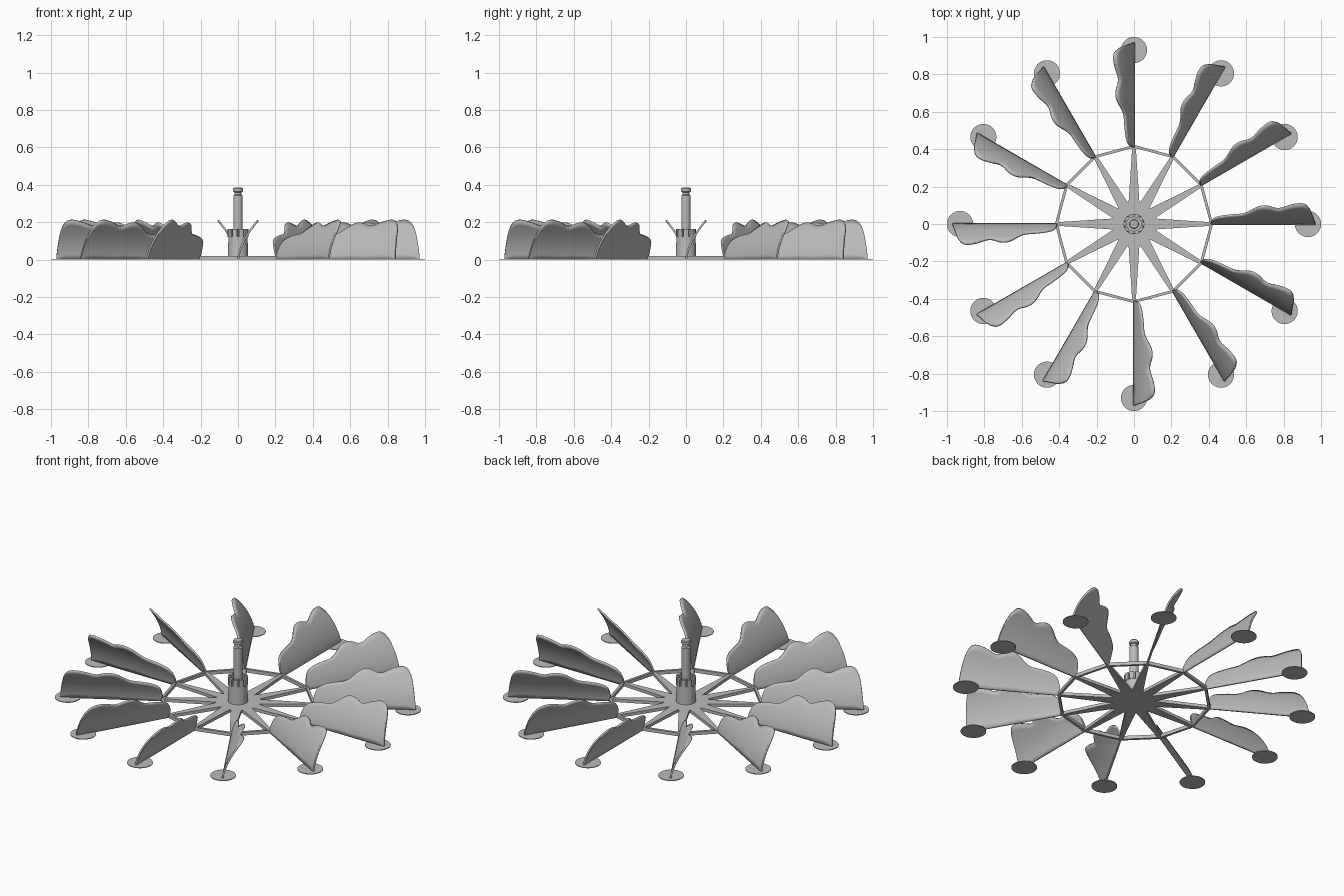
import bpy, bmesh
from math import sin, cos, pi, radians
from mathutils import Matrix

cube = bpy.data.objects.get("Cube")
if cube:
    bpy.data.objects.remove(cube, do_unlink=True)

COUNT = 12
STEP = 2 * pi / COUNT

grey = bpy.data.materials.new("plain_grey")
grey.use_nodes = True
GREY = (0.5, 0.5, 0.5, 1)
grey.diffuse_color = GREY
grey.node_tree.nodes["Principled BSDF"].inputs["Base Color"].default_value = GREY


def finish(name, bm, smooth=True):
    bmesh.ops.recalc_face_normals(bm, faces=bm.faces)
    mesh = bpy.data.meshes.new(name)
    bm.to_mesh(mesh)
    bm.free()
    obj = bpy.data.objects.new(name, mesh)
    bpy.context.collection.objects.link(obj)
    mesh.materials.append(grey)
    if smooth:
        bpy.ops.object.select_all(action='DESELECT')
        obj.select_set(True)
        bpy.context.view_layer.objects.active = obj
        bpy.ops.object.shade_smooth_by_angle(angle=radians(35))
    return obj


def prism(bm, outline, z0, z1):
    """Upright solid from a flat outline."""
    low = [bm.verts.new((x, y, z0)) for x, y in outline]
    high = [bm.verts.new((x, y, z1)) for x, y in outline]
    bm.faces.new(low)
    bm.faces.new(high)
    n = len(outline)
    for i in range(n):
        j = (i + 1) % n
        bm.faces.new((low[i], low[j], high[j], high[i]))


def lathe(name, profile, sides=32):
    """Solid of revolution from (radius, height) points."""
    bm = bmesh.new()
    rings = [[bm.verts.new((r * cos(2 * pi * i / sides), r * sin(2 * pi * i / sides), z))
              for i in range(sides)] for r, z in profile]
    for a, b in zip(rings, rings[1:]):
        for i in range(sides):
            j = (i + 1) % sides
            bm.faces.new((a[i], a[j], b[j], b[i]))
    bm.faces.new(rings[0])
    bm.faces.new(rings[-1])
    return finish(name, bm)


def polar(r, a):
    return r * cos(a), r * sin(a)


# Star plate with tapered spokes
star = []
for k in range(COUNT):
    c, s = cos(k * STEP), sin(k * STEP)
    for r, w in ((0.13, -0.028), (0.42, -0.009), (0.42, 0.009), (0.13, 0.028)):
        star.append((r * c - w * s, r * s + w * c))
    star.append(polar(0.118, (k + 0.5) * STEP))
bm = bmesh.new()
prism(bm, star, 0, 0.018)
finish("spoke_plate", bm, smooth=False)

# Twelve-sided ring joining the spoke tips
bm = bmesh.new()
for k in range(COUNT):
    a, b = k * STEP, (k + 1) * STEP
    prism(bm, [polar(0.408, a), polar(0.423, a), polar(0.423, b), polar(0.408, b)], 0, 0.02)
finish("ring", bm, smooth=False)

# Hub, toothed crown and shaft
lathe("hub", [(0.055, 0), (0.051, 0.125)])
TEETH = 10
bm = bmesh.new()
for k in range(TEETH):
    arc = [2 * pi / TEETH * (k + t) for t in (-0.36, -0.12, 0.12, 0.36)]
    prism(bm, [polar(0.055, a) for a in arc] + [polar(0.037, a) for a in reversed(arc)],
          0.12, 0.165)
finish("crown_teeth", bm, smooth=False)
lathe("shaft", [(0.025, 0.12), (0.025, 0.342), (0.018, 0.347), (0.018, 0.36),
                (0.026, 0.364), (0.026, 0.38), (0.022, 0.385)])

# Blade outline: radius and height of the wavy top edge
edge = [(0.41, 0.01), (0.412, 0.05), (0.425, 0.09), (0.45, 0.11), (0.49, 0.122),
        (0.54, 0.13), (0.58, 0.134), (0.61, 0.15), (0.64, 0.175), (0.67, 0.192),
        (0.70, 0.196), (0.73, 0.19), (0.755, 0.178), (0.785, 0.178), (0.81, 0.19),
        (0.85, 0.204), (0.89, 0.211), (0.92, 0.203), (0.945, 0.165), (0.96, 0.1),
        (0.968, 0.04), (0.971, 0.01)]
soft = [edge[0]]
for (r0, h0), (r1, h1) in zip(edge, edge[1:]):
    for t in (0.25, 0.75):
        soft.append((r0 + (r1 - r0) * t, h0 + (h1 - h0) * t))
soft.append(edge[-1])

# Curved blades, leaning further over towards the top
ROWS = 8
for k in range(COUNT):
    bm = bmesh.new()
    cols = []
    for r, h in soft:
        col = []
        for j in range(ROWS + 1):
            z = h * j / ROWS
            col.append(bm.verts.new((r, 0.15 * z + 1.75 * z * z, z + 0.001)))
        cols.append(col)
    for a, b in zip(cols, cols[1:]):
        for j in range(ROWS):
            bm.faces.new((a[j], b[j], b[j + 1], a[j + 1]))
    bm.transform(Matrix.Rotation(k * STEP, 4, 'Z'))
    blade = finish(f"blade_{k + 1}", bm)
    wall = blade.modifiers.new("thickness", 'SOLIDIFY')
    wall.thickness = 0.01
    wall.offset = 0

    # Round foot under the blade tip
    foot = bmesh.new()
    x, y = polar(0.93, k * STEP)
    prism(foot, [(x + 0.07 * cos(i * pi / 16), y + 0.07 * sin(i * pi / 16))
                 for i in range(32)], 0, 0.004)
    finish(f"foot_{k + 1}", foot)
